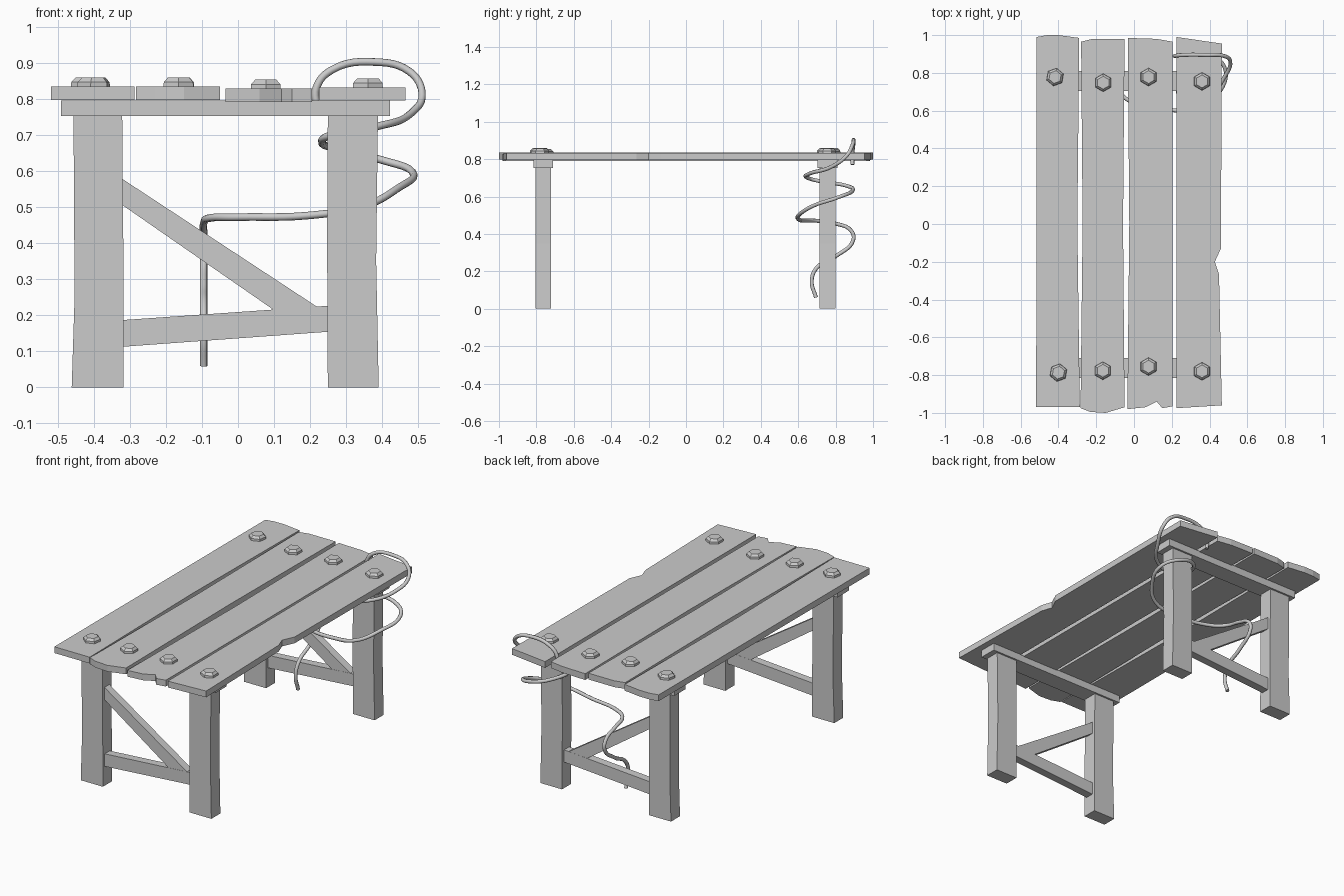
import bpy
import bmesh
import math
from mathutils import Vector

cube = bpy.data.objects.get("Cube")
if cube:
    bpy.data.objects.remove(cube, do_unlink=True)

# One plain grey for the whole table
grey = bpy.data.materials.new("weathered_grey")
grey.use_nodes = True
grey.diffuse_color = (0.6, 0.6, 0.6, 1)
grey.node_tree.nodes["Principled BSDF"].inputs["Base Color"].default_value = grey.diffuse_color


def finish(name, bm):
    """Turn a bmesh into a named, flat-shaded object."""
    bmesh.ops.recalc_face_normals(bm, faces=bm.faces)
    mesh = bpy.data.meshes.new(name)
    bm.to_mesh(mesh)
    bm.free()
    mesh.materials.append(grey)
    obj = bpy.data.objects.new(name, mesh)
    bpy.context.collection.objects.link(obj)
    return obj


def prism(name, outline, start, direction):
    """Extrude a flat outline; direction is along y or z."""
    bm = bmesh.new()
    upright = direction.y != 0
    corners = [(a, start, b) if upright else (a, b, start) for a, b in outline]
    face = bm.faces.new([bm.verts.new(co) for co in corners])
    moved = bmesh.ops.extrude_face_region(bm, geom=[face], use_keep_orig=True)
    verts = [v for v in moved["geom"] if isinstance(v, bmesh.types.BMVert)]
    bmesh.ops.translate(bm, verts=verts, vec=direction)
    return finish(name, bm)


def slab_y(name, outline, centre, depth):
    return prism(name, outline, centre - depth / 2, Vector((0, depth, 0)))


def bolt(name, x, y, z, turn):
    """Six-sided bolt head with a sloping shoulder."""
    bm = bmesh.new()
    rings = []
    for radius, height in ((0.048, -0.002), (0.047, 0.012), (0.034, 0.025)):
        ring = []
        for i in range(6):
            angle = math.radians(turn + i * 60)
            ring.append(bm.verts.new((x + radius * math.cos(angle),
                                      y + radius * math.sin(angle), z + height)))
        rings.append(ring)
    for low, high in zip(rings, rings[1:]):
        for i in range(6):
            j = (i + 1) % 6
            bm.faces.new((low[i], low[j], high[j], high[i]))
    bm.faces.new(rings[0])
    bm.faces.new(rings[-1])
    return finish(name, bm)


# Worn planks of the top, each with its own broken outline and height
planks = {
    "outer_right": (0.797, [(-.515, .99), (-.46, 1), (-.4, 1), (-.29, .985),
                            (-.3, 0), (-.287, -.97), (-.518, -.97)]),
    "inner_right": (0.797, [(-.28, .965), (-.22, .98), (-.05, .98), (-.058, 0),
                            (-.05, -.97), (-.15, -1), (-.23, -.995),
                            (-.283, -.975), (-.272, 0)]),
    "inner_left": (0.791, [(-.033, .985), (.12, .98), (.205, .965), (.205, -.965),
                           (.15, -.975), (.12, -.94), (.06, -.97), (-.035, -.98),
                           (-.025, 0)]),
    "outer_left": (0.795, [(.225, .99), (.465, .955), (.46, -.13), (.428, -.2),
                           (.45, -.265), (.465, -.96), (.225, -.975)]),
}
for label, (base, outline) in planks.items():
    prism("plank_" + label, outline, base, Vector((0, 0, 0.037)))

# Trestles: two legs, a top rail, a low rail and a diagonal brace at each end
right_leg = [(-.461, 0), (-.317, 0), (-.318, .4), (-.321, .755),
             (-.456, .755), (-.453, .25)]
left_leg = [(.249, 0), (.39, 0), (.383, .35), (.388, .755), (.249, .755), (.247, .4)]
low_rail = [(-.33, .112), (.26, .155), (.26, .227), (-.33, .186)]
brace = [(-.33, .512), (.1, .214), (.22, .223), (-.33, .584)]
top_rail = [(-.49, .752), (.422, .752), (.422, .795), (-.49, .795)]
for end, y in (("front", -0.763), ("back", 0.756)):
    slab_y(end + "_right_leg", right_leg, y, 0.084)
    slab_y(end + "_left_leg", left_leg, y, 0.084)
    slab_y(end + "_top_rail", top_rail, y, 0.106)
    slab_y(end + "_low_rail", low_rail, y, 0.048)
    slab_y(end + "_brace", brace, y, 0.046)

# Bolt heads holding each plank to the rails
bolt_spots = {
    "front": ((-.4, -.787), (-.165, -.777), (.077, -.755), (.36, -.78)),
    "back": ((-.418, .778), (-.163, .748), (.077, .778), (.36, .755)),
}
for end, spots in bolt_spots.items():
    for (x, y), (label, (base, _)) in zip(spots, planks.items()):
        bolt(end + "_bolt_" + label, x, y, base + 0.037, 20 if x < -0.2 else 30)

# Loose rope looped over the corner, wound round the leg and hanging down
rope_path = [
    (.22, .89, .77), (.217, .89, .83), (.26, .895, .88), (.38, .895, .902),
    (.475, .89, .876), (.51, .86, .82), (.48, .78, .76), (.38, .66, .722),
    (.26, .65, .7), (.232, .71, .683), (.29, .86, .657), (.4, .89, .63),
    (.483, .82, .598), (.44, .68, .55), (.35, .605, .503), (.2, .603, .477),
    (0, .64, .472), (-.075, .7, .47), (-.095, .8, .455), (-.095, .88, .42),
    (-.095, .895, .37), (-.095, .8, .28), (-.095, .7, .22), (-.095, .672, .15),
    (-.095, .695, .06),
]
curve = bpy.data.curves.new("rope", "CURVE")
curve.dimensions = "3D"
curve.bevel_depth = 0.0105
curve.bevel_resolution = 2
curve.resolution_u = 6
curve.use_fill_caps = True
spline = curve.splines.new("BEZIER")
spline.bezier_points.add(len(rope_path) - 1)
for point, co in zip(spline.bezier_points, rope_path):
    point.co = co
    point.handle_left_type = point.handle_right_type = "AUTO"
curve.materials.append(grey)
rope = bpy.data.objects.new("rope", curve)
bpy.context.collection.objects.link(rope)
bpy.ops.object.select_all(action="DESELECT")
rope.select_set(True)
bpy.context.view_layer.objects.active = rope
bpy.ops.object.convert(target="MESH")
bpy.ops.object.shade_smooth_by_angle(angle=math.radians(50))
